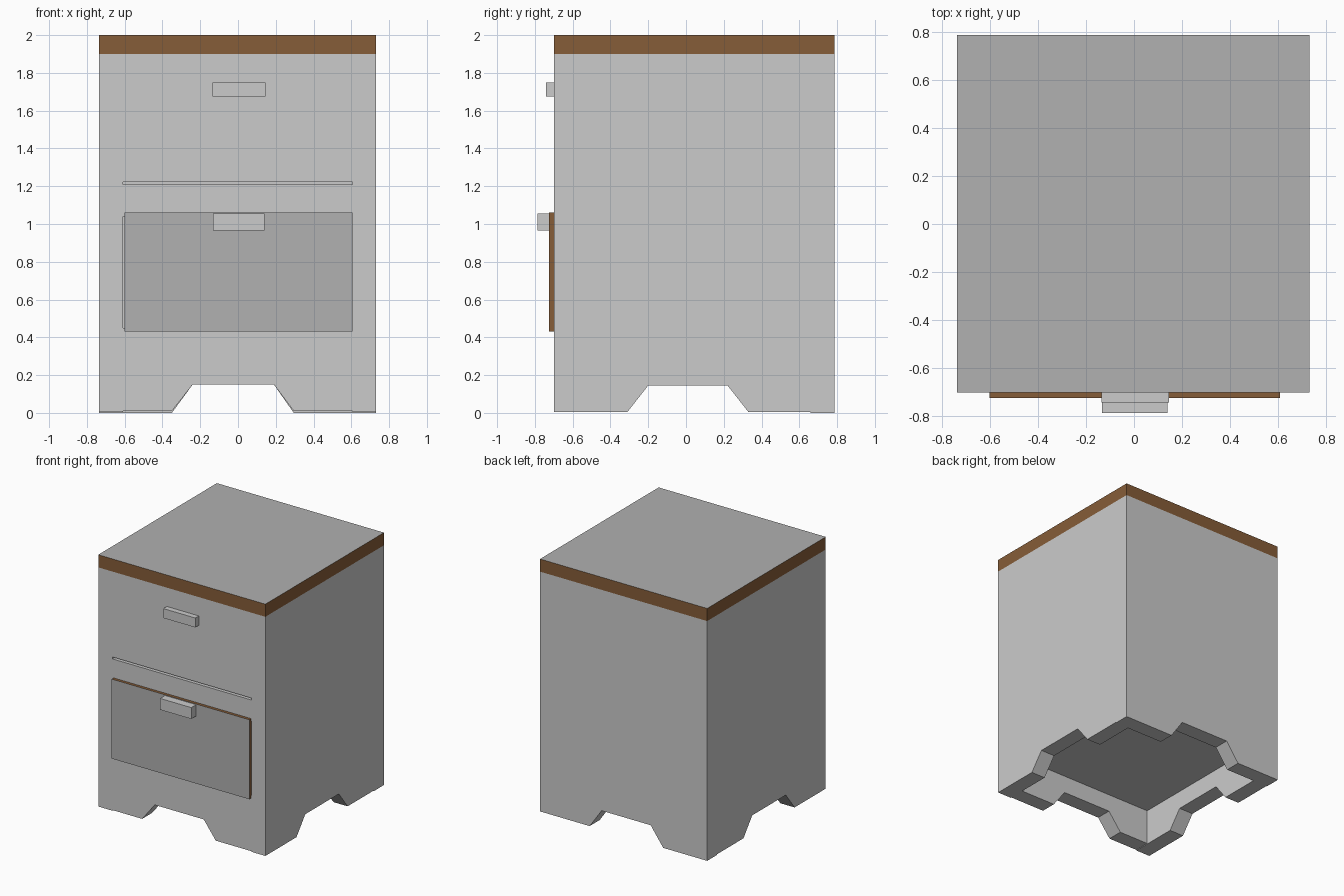
import bpy, bmesh

if "Cube" in bpy.data.objects:
    bpy.data.objects.remove(bpy.data.objects["Cube"])

wood = bpy.data.materials.new("wood_edge")
wood.diffuse_color = (0.24, 0.11, 0.04, 1)
wood.use_nodes = True
wood.node_tree.nodes["Principled BSDF"].inputs["Base Color"].default_value = wood.diffuse_color
plain = bpy.data.materials.new("plain_grey")
plain.diffuse_color = (0.44, 0.44, 0.44, 1)
plain.use_nodes = True
plain.node_tree.nodes["Principled BSDF"].inputs["Base Color"].default_value = plain.diffuse_color


def panel(name, profile, axis, d0, d1):
    """Extrude an outline from d0 to d1 along x (outline in y,z) or y (outline in x,z)."""
    def place(a, b, d):
        return (d, a, b) if axis == 'x' else (a, d, b)
    bm = bmesh.new()
    near = [bm.verts.new(place(a, b, d0)) for a, b in profile]
    far = [bm.verts.new(place(a, b, d1)) for a, b in profile]
    bm.faces.new(near)
    bm.faces.new(far[::-1])
    n = len(profile)
    for i in range(n):
        j = (i + 1) % n
        bm.faces.new((near[i], far[i], far[j], near[j]))
    bmesh.ops.recalc_face_normals(bm, faces=bm.faces)
    mesh = bpy.data.meshes.new(name)
    bm.to_mesh(mesh)
    bm.free()
    ob = bpy.data.objects.new(name, mesh)
    bpy.context.collection.objects.link(ob)
    return ob


def box(name, x0, x1, y0, y1, z0, z1):
    return panel(name, [(x0, z0), (x1, z0), (x1, z1), (x0, z1)], 'y', y0, y1)


def footed(a0, a1, z0, z1, cut, h):
    """Rectangle outline with a tapered notch between the feet."""
    b0, t0, t1, b1 = cut
    return [(a0, z0), (b0, z0), (t0, h), (t1, h), (b1, z0), (a1, z0), (a1, z1), (a0, z1)]


def wooden_edges(ob, is_grey):
    """Wood on every face except those picked by their normal."""
    ob.data.materials.append(wood)
    ob.data.materials.append(plain)
    for p in ob.data.polygons:
        p.material_index = 1 if is_grey(p.normal) else 0


X0, X1, IN0, IN1 = -0.735, 0.73, -0.61, 0.607
FRONT, BACK = -0.70, 0.785
side_cut = (-0.31, -0.20, 0.22, 0.33)
front_cut = (-0.35, -0.24, 0.19, 0.295)

# Side panels and back panel, with cut-out feet
side = footed(FRONT, 0.66, 0.005, 1.9, side_cut, 0.145)
panel("left_side", side, 'x', X0, IN0)
panel("right_side", side, 'x', IN1, X1)
panel("back_panel", footed(X0, X1, 0, 1.9, front_cut, 0.15), 'y', 0.66, BACK)

# Front apron, drawer divider and raised floor
panel("front_apron", footed(IN0, IN1, 0.01, 0.45, front_cut, 0.15), 'y', FRONT, -0.575)
box("drawer_divider", IN0, IN1, FRONT, -0.575, 1.04, 1.208)
box("cabinet_floor", IN0, IN1, -0.575, 0.66, 0.29, 0.36)
box("middle_shelf", IN0, IN1, -0.575, 0.66, 1.08, 1.2)

# Top slab with wooden edges
top = box("table_top", X0, X1, FRONT, BACK, 1.9, 2.0)
wooden_edges(top, lambda n: abs(n.z) > 0.5)

# Drawer fronts: upper one flush, lower one slightly proud
box("upper_drawer", IN0, IN1, FRONT + 0.002, -0.575, 1.222, 1.9)
lower = box("lower_drawer", -0.60, 0.606, -0.724, -0.60, 0.43, 1.06)
wooden_edges(lower, lambda n: n.y < -0.5)

# Handles
box("upper_handle", -0.135, 0.145, -0.742, -0.69, 1.675, 1.75)
box("lower_handle", -0.133, 0.14, -0.785, -0.72, 0.965, 1.055)
